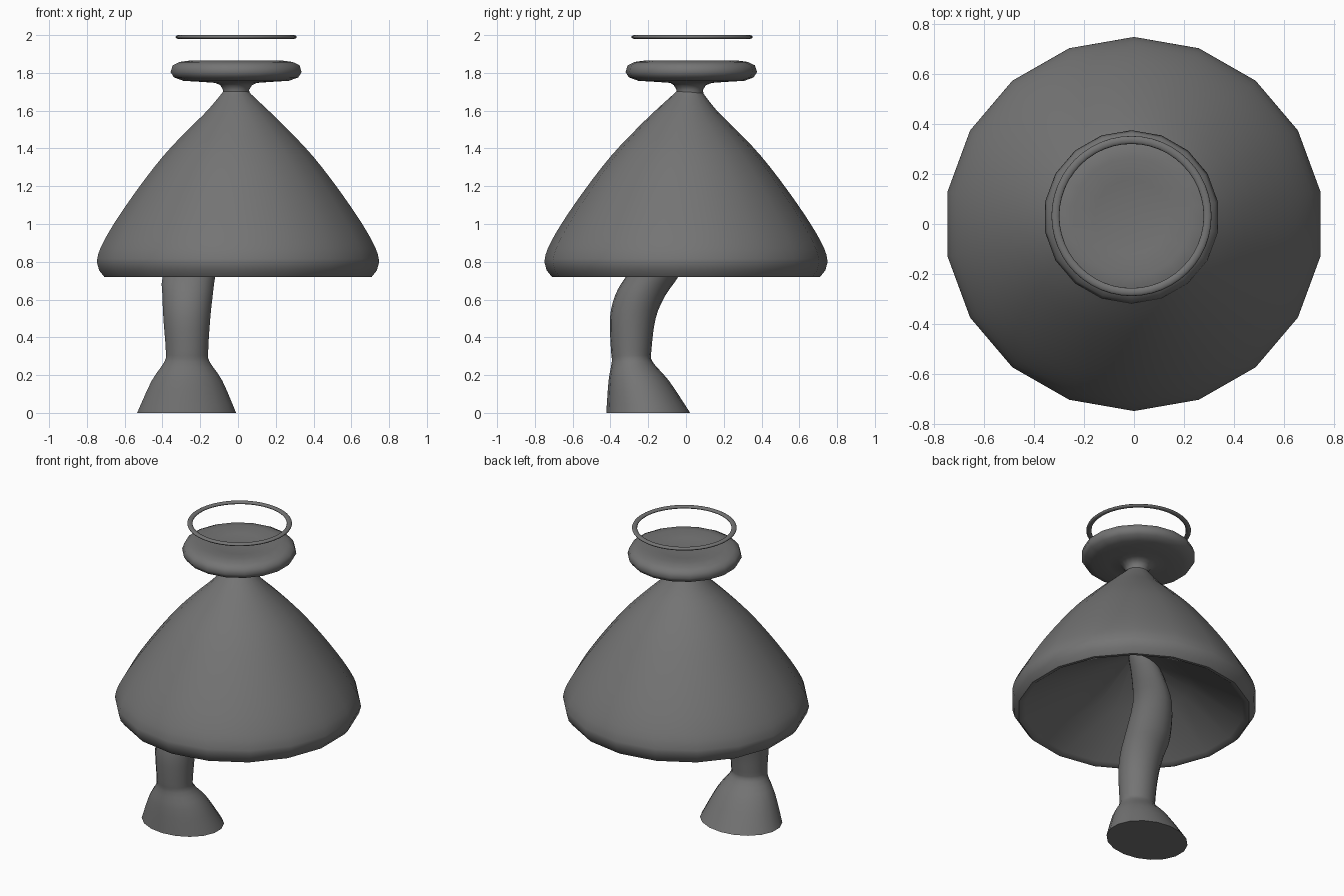
import bpy, bmesh, math

if "Cube" in bpy.data.objects:
    bpy.data.objects.remove(bpy.data.objects["Cube"])

grey = bpy.data.materials.new("dark_grey")
grey.diffuse_color = (0.175, 0.175, 0.175, 1)
grey.use_nodes = True
grey.node_tree.nodes["Principled BSDF"].inputs["Base Color"].default_value = grey.diffuse_color


def finish(obj, angle=50):
    obj.data.materials.append(grey)
    bpy.ops.object.select_all(action='DESELECT')
    obj.select_set(True)
    bpy.context.view_layer.objects.active = obj
    bpy.ops.object.shade_smooth_by_angle(angle=math.radians(angle))


def refine(rings, steps=3):
    """Catmull-Rom interpolation between rings for a smooth outline."""
    pts = [rings[0]] + rings + [rings[-1]]
    out = []
    for p, a, b, n in zip(pts, pts[1:], pts[2:], pts[3:]):
        for s in range(steps):
            t = s / steps
            out.append(tuple(
                0.5 * (2 * y + (z - x) * t + (2 * x - 5 * y + 4 * z - w) * t ** 2
                       + (3 * y - x - 3 * z + w) * t ** 3)
                for x, y, z, w in zip(p, a, b, n)))
    return out + [rings[-1]]


def loft(name, rings, sides=18):
    """Skin a stack of elliptical rings (cx, cy, z, rx, ry) and cap both ends."""
    bm = bmesh.new()
    loops = []
    for cx, cy, z, rx, ry in rings:
        angles = [math.pi / 2 + 2 * math.pi * i / sides for i in range(sides)]
        loops.append([bm.verts.new((cx + rx * math.cos(a), cy + ry * math.sin(a), z))
                      for a in angles])
    for a, b in zip(loops, loops[1:]):
        for i in range(sides):
            j = (i + 1) % sides
            bm.faces.new((a[i], a[j], b[j], b[i]))
    bm.faces.new(loops[0])
    bm.faces.new(loops[-1])
    bmesh.ops.recalc_face_normals(bm, faces=bm.faces)
    mesh = bpy.data.meshes.new(name)
    bm.to_mesh(mesh)
    bm.free()
    obj = bpy.data.objects.new(name, mesh)
    bpy.context.collection.objects.link(obj)
    finish(obj)
    return obj


def turned(profile, cx=0.0, cy=0.0, stretch=1.012):
    """Rings of a turned profile of (radius, height) points."""
    return [(cx, cy, z, r * stretch, r) for r, z in profile]


# Bell-shaped cap, hollow underneath
underside = turned([(0.01, 1.12), (0.35, 0.925), (0.67, 0.735), (0.69, 0.72),
                    (0.71, 0.72), (0.738, 0.755)])
outside = turned([(0.75, 0.80), (0.732, 0.87), (0.66, 1.00), (0.533, 1.185),
                  (0.397, 1.36), (0.268, 1.497), (0.168, 1.595)])
tip = [(-0.01, 0.015, 1.69, 0.078, 0.078), (-0.01, 0.02, 1.705, 0.07, 0.07)]
loft("cap", underside + refine(outside + tip))

# Small dished disc on a flared neck
loft("top_disc", turned([
    (0.074, 1.675), (0.07, 1.71), (0.085, 1.735)], -0.01, 0.02, 1) + turned([
    (0.11, 1.747), (0.18, 1.752), (0.28, 1.758),
    (0.33, 1.776), (0.348, 1.804), (0.337, 1.84), (0.30, 1.858), (0.24, 1.866),
    (0.15, 1.852), (0.05, 1.845)], -0.01, 0.028))

# Floating ring above the disc
bpy.ops.mesh.primitive_torus_add(
    location=(-0.01, 0.032, 1.99), major_radius=0.305, minor_radius=0.016,
    major_segments=48, minor_segments=12)
ring = bpy.context.object
ring.name = "floating_ring"
ring.scale.z = 0.63
finish(ring)

# Bent stem with a flared foot
loft("stem", refine([
    (-0.272, -0.20, 0.00, 0.266, 0.222),
    (-0.270, -0.25, 0.17, 0.190, 0.160),
    (-0.270, -0.285, 0.27, 0.122, 0.108),
    (-0.270, -0.29, 0.33, 0.114, 0.107),
    (-0.271, -0.282, 0.50, 0.126, 0.121),
    (-0.267, -0.243, 0.62, 0.135, 0.133),
    (-0.26, -0.18, 0.72, 0.141, 0.139),
    (-0.21, -0.075, 0.88, 0.122, 0.122),
    (-0.12, -0.01, 1.00, 0.100, 0.100),
    (-0.04, 0.025, 1.11, 0.080, 0.080),
    (-0.01, 0.03, 1.22, 0.070, 0.070)]))
